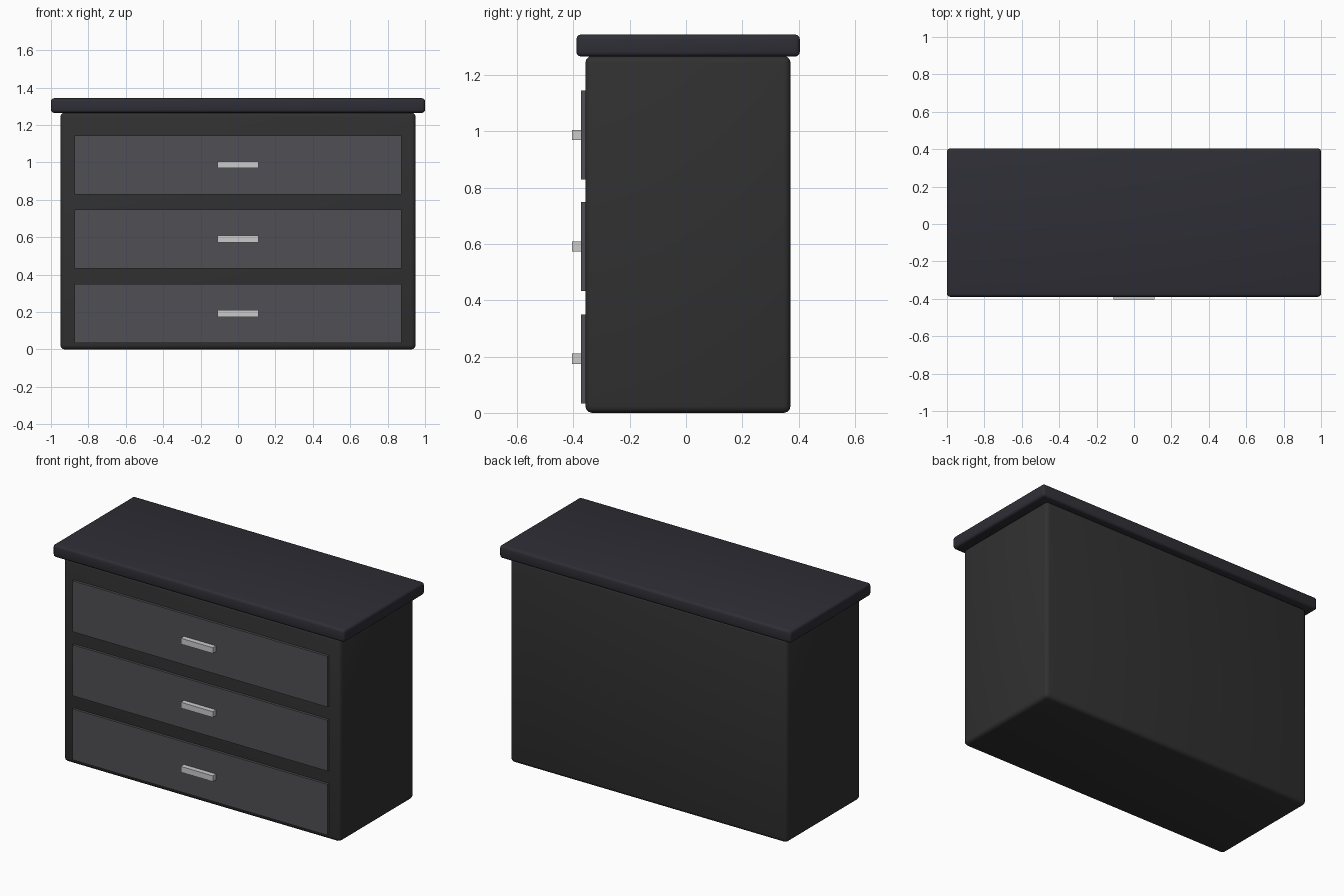
import bpy

if "Cube" in bpy.data.objects:
    bpy.data.objects.remove(bpy.data.objects["Cube"])


def material(name, rgb):
    m = bpy.data.materials.new(name)
    m.diffuse_color = (*rgb, 1)
    m.use_nodes = True
    m.node_tree.nodes["Principled BSDF"].inputs["Base Color"].default_value = m.diffuse_color
    return m


def box(name, x, y, z, mat, bevel=0):
    """Box from (min, max) ranges, with optional rounded edges."""
    bpy.ops.mesh.primitive_cube_add(
        size=1, location=[(a + b) / 2 for a, b in (x, y, z)])
    o = bpy.context.object
    o.name = name
    o.scale = [b - a for a, b in (x, y, z)]
    bpy.ops.object.transform_apply(location=False, rotation=False, scale=True)
    o.data.materials.append(mat)
    if bevel:
        mod = o.modifiers.new("rounded_edges", 'BEVEL')
        mod.width = bevel
        mod.segments = 3
        bpy.ops.object.modifier_apply(modifier=mod.name)
        bpy.ops.object.shade_smooth_by_angle()
    return o


body_mat = material("charcoal", (0.03, 0.03, 0.031))
top_mat = material("blue_black", (0.027, 0.027, 0.036))
drawer_mat = material("dark_grey", (0.08, 0.078, 0.088))
handle_mat = material("brushed_metal", (0.6, 0.6, 0.63))

# Carcass and overhanging top
box("cabinet_body", (-0.95, 0.95), (-0.357, 0.371), (0, 1.267), body_mat, 0.024)
box("top_slab", (-1, 1), (-0.389, 0.404), (1.265, 1.343), top_mat, 0.016)

# Three drawers, each with a bar handle
for i, z in enumerate((0.192, 0.59, 0.987)):
    box(f"drawer_front_{i + 1}", (-0.875, 0.875), (-0.373, -0.341),
        (z - 0.158, z + 0.158), drawer_mat)
    box(f"drawer_handle_{i + 1}", (-0.11, 0.11), (-0.404, -0.37),
        (z - 0.018, z + 0.018), handle_mat)
